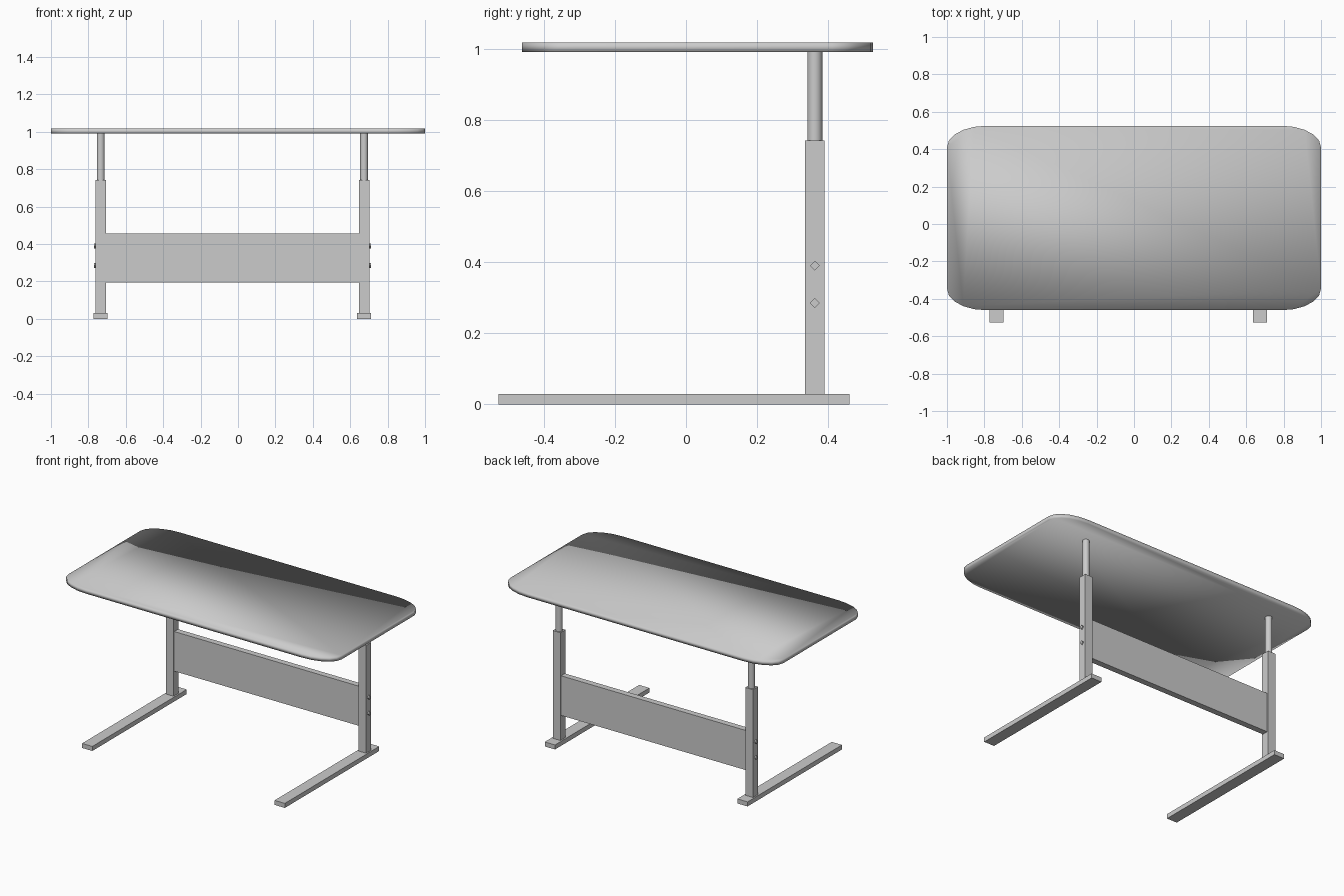
import bpy, bmesh, math

if "Cube" in bpy.data.objects:
    bpy.data.objects.remove(bpy.data.objects["Cube"])


def finish(bm, name):
    bmesh.ops.recalc_face_normals(bm, faces=bm.faces[:])
    mesh = bpy.data.meshes.new(name)
    bm.to_mesh(mesh)
    bm.free()
    obj = bpy.data.objects.new(name, mesh)
    bpy.context.collection.objects.link(obj)
    return obj


def box(name, x, y, z):
    """Box from (min, max) ranges on each axis."""
    bm = bmesh.new()
    bmesh.ops.create_cube(bm, size=1)
    for v in bm.verts:
        v.co = [r[0] + (c + 0.5) * (r[1] - r[0]) for c, r in zip(v.co, (x, y, z))]
    return finish(bm, name)


def cylinder(name, loc, radius, depth, sides, rotation=(0, 0, 0)):
    bpy.ops.mesh.primitive_cylinder_add(vertices=sides, radius=radius, depth=depth,
                                        location=loc, rotation=rotation)
    obj = bpy.context.object
    obj.name = name
    if sides > 8:
        bpy.ops.object.shade_smooth_by_angle(angle=math.radians(40))
    return obj


# Tabletop: slab with elliptical corners, smooth shaded all over
bm = bmesh.new()
RX, RY, SEG = 0.21, 0.115, 5
CX, CY, HX, HY = 0, 0.032, 1.0, 0.493
corners = [(1, 1, 0), (-1, 1, 90), (-1, -1, 180), (1, -1, 270)]
outline = []
for sx, sy, start in corners:
    for i in range(SEG + 1):
        a = math.radians(start + 90 * i / SEG)
        outline.append(bm.verts.new((CX + sx * (HX - RX) + RX * math.cos(a),
                                     CY + sy * (HY - RY) + RY * math.sin(a), 0.99)))
face = bm.faces.new(outline)
top = bmesh.ops.extrude_face_region(bm, geom=[face], use_keep_orig=True)
bmesh.ops.translate(bm, vec=(0, 0, 0.027),
                    verts=[g for g in top["geom"] if isinstance(g, bmesh.types.BMVert)])
tabletop = finish(bm, "tabletop")
for p in tabletop.data.polygons:
    p.use_smooth = True

# Two legs: foot, outer column, telescoping tube and outward-facing bolts
LEG_Y = 0.362
for side, cx, out in (("left", -0.734, -1), ("right", 0.674, 1)):
    box(f"{side}_foot", (cx - 0.0375, cx + 0.0375), (-0.527, 0.459), (0, 0.03))
    box(f"{side}_column", (cx - 0.028, cx + 0.028), (LEG_Y - 0.027, LEG_Y + 0.027), (0.03, 0.742))
    cylinder(f"{side}_tube", (cx, LEG_Y, 0.865), 0.021, 0.252, 24)
    for n, z in (("lower", 0.285), ("upper", 0.39)):
        cylinder(f"{side}_{n}_bolt", (cx + out * 0.029, LEG_Y, z), 0.014, 0.014, 4,
                 (0, math.radians(90), 0))

# Panel between the columns
box("modesty_panel", (-0.708, 0.648), (LEG_Y - 0.02, LEG_Y + 0.02), (0.193, 0.455))
